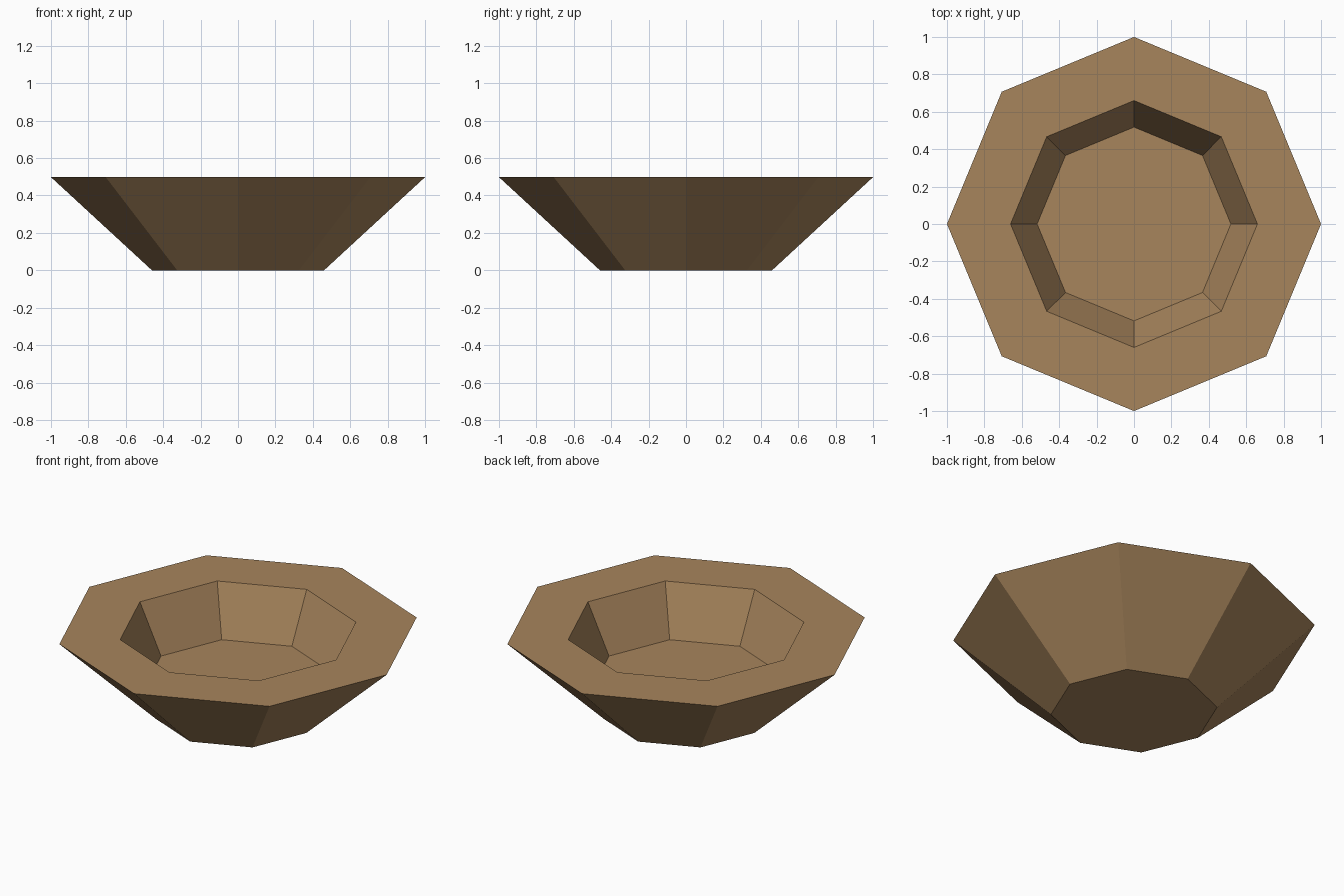
import bpy, bmesh, math

if "Cube" in bpy.data.objects:
    bpy.data.objects.remove(bpy.data.objects["Cube"])

SIDES = 8
# (radius, height) rings: underside, outer rim, inner rim, inner floor
PROFILE = [(0.46, 0.0), (1.0, 0.498), (0.66, 0.498), (0.518, 0.206)]

wood = bpy.data.materials.new("warm_brown")
wood.diffuse_color = (0.39, 0.235, 0.108, 1)
wood.use_nodes = True
wood.node_tree.nodes["Principled BSDF"].inputs["Base Color"].default_value = wood.diffuse_color

# Bowl: profile swept around z, capped at the underside and the inner floor
bm = bmesh.new()
rings = [[bm.verts.new((r * math.cos(2 * math.pi * i / SIDES),
                        r * math.sin(2 * math.pi * i / SIDES), z))
          for i in range(SIDES)] for r, z in PROFILE]
for a, b in zip(rings, rings[1:]):
    for i in range(SIDES):
        j = (i + 1) % SIDES
        bm.faces.new((a[i], a[j], b[j], b[i]))
bm.faces.new(rings[0][::-1])
bm.faces.new(rings[-1])
bmesh.ops.recalc_face_normals(bm, faces=bm.faces[:])

mesh = bpy.data.meshes.new("bowl")
bm.to_mesh(mesh)
bm.free()
mesh.materials.append(wood)
bowl = bpy.data.objects.new("bowl", mesh)
bpy.context.collection.objects.link(bowl)
